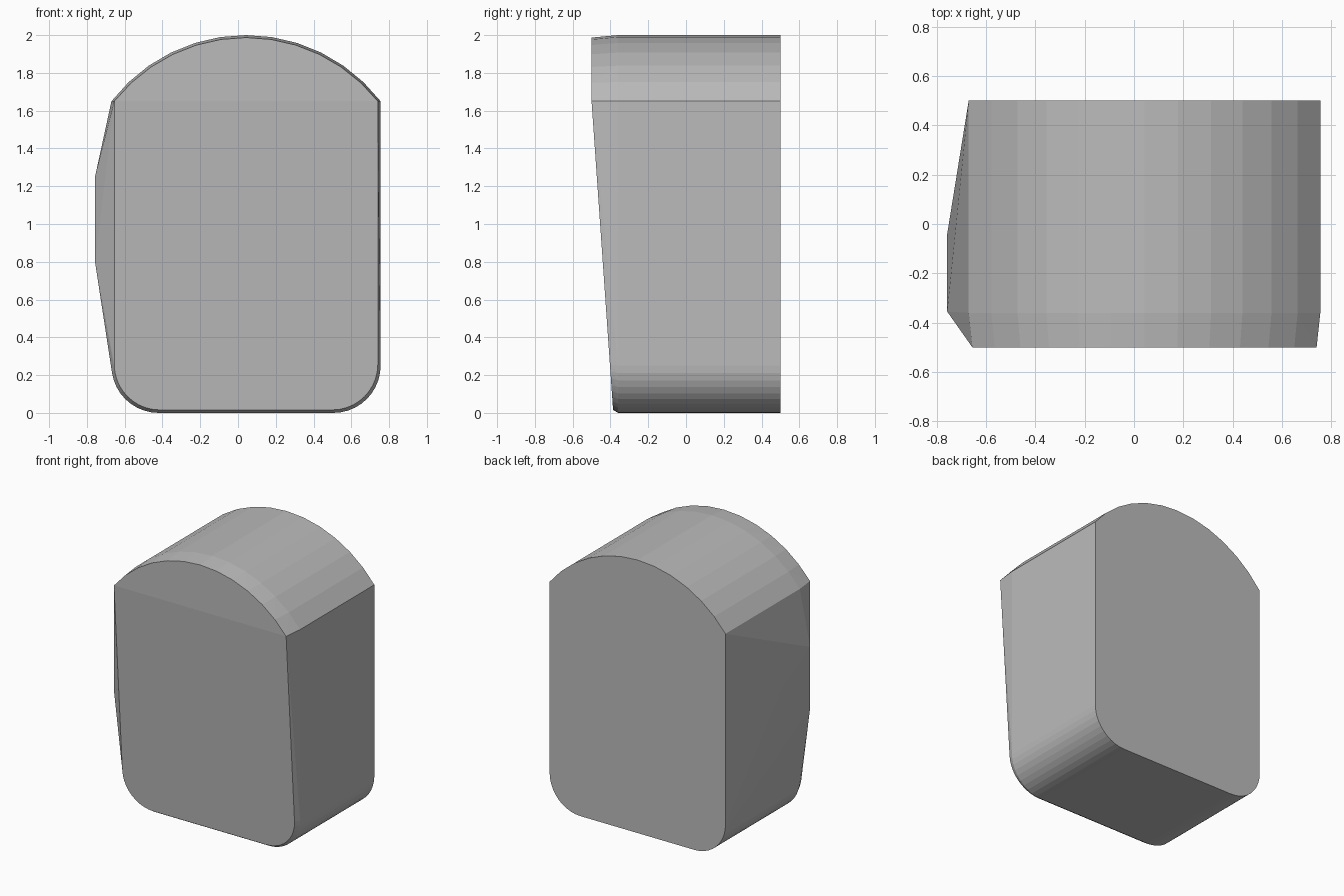
import bpy, bmesh, math

if "Cube" in bpy.data.objects:
    bpy.data.objects.remove(bpy.data.objects["Cube"])

grey = bpy.data.materials.new("neutral grey")
grey.diffuse_color = (0.5, 0.5, 0.5, 1)
grey.use_nodes = True
grey.node_tree.nodes["Principled BSDF"].inputs["Base Color"].default_value = grey.diffuse_color


def outline(x0, x1, z0, peak, r, shoulder=1.65):
    """Arched top with rounded bottom corners, as (x, z) points."""
    cx, half, rise = (x0 + x1) / 2, (x1 - x0) / 2, peak - shoulder
    big = (half * half + rise * rise) / (2 * rise)
    span = math.asin(half / big)
    pts = []
    for i in range(13):
        a = span * (2 * i / 12 - 1)
        pts.append((cx + big * math.sin(a), peak - big + big * math.cos(a)))
    for corner_x, start in ((x1 - r, 0), (x0 + r, -90)):
        for i in range(11):
            a = math.radians(start - 9 * i)
            pts.append((corner_x + r * math.cos(a), z0 + r + r * math.sin(a)))
    return pts


# back and middle outlines, full size
full = outline(-0.67, 0.755, 0.0, 2.0, 0.25)
points = [(x, y, z) for y in (0.5, -0.36) for x, z in full]
# front outline, slightly inset and leaning back towards the bottom
for x, z in outline(-0.655, 0.74, 0.016, 1.987, 0.24):
    points.append((x, -0.5 + 0.115 * max(0, 1.65 - z) / 1.65, z))
# bulge on the left side
points += [(-0.757, -0.355, 0.8), (-0.757, -0.355, 1.25), (-0.757, -0.04, 1.08)]

# body wrapped around all outlines
bm = bmesh.new()
for p in points:
    bm.verts.new(p)
res = bmesh.ops.convex_hull(bm, input=bm.verts)
loose = [v for v in bm.verts if not v.link_faces]
bmesh.ops.delete(bm, geom=loose, context='VERTS')
bmesh.ops.dissolve_limit(bm, angle_limit=math.radians(0.3),
                         verts=bm.verts, edges=bm.edges)
bmesh.ops.recalc_face_normals(bm, faces=bm.faces)
mesh = bpy.data.meshes.new("arched_body")
bm.to_mesh(mesh)
bm.free()
mesh.materials.append(grey)
body = bpy.data.objects.new("arched_body", mesh)
bpy.context.collection.objects.link(body)
